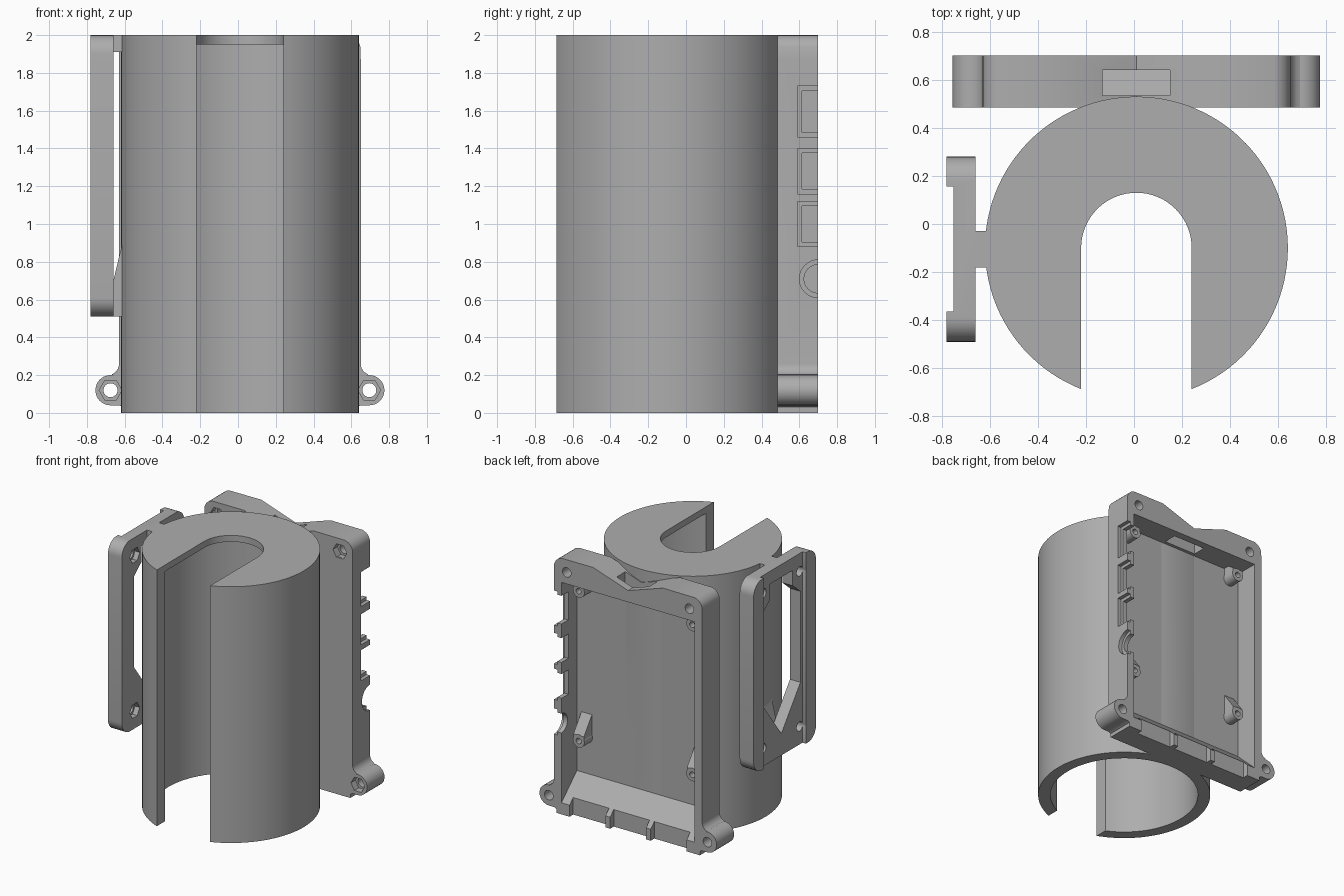
import bpy, bmesh, math
from mathutils import Vector

if "Cube" in bpy.data.objects:
    bpy.data.objects.remove(bpy.data.objects["Cube"])

grey = bpy.data.materials.new("plain grey")
grey.use_nodes = True
COLOUR = (0.42, 0.42, 0.42, 1)
grey.diffuse_color = COLOUR
grey.node_tree.nodes["Principled BSDF"].inputs["Base Color"].default_value = COLOUR

MID = 0.01                      # centre line of tube and case
TUBE_Y, TUBE_R = -0.10, 0.63
FRONT, FLOOR, BACK = 0.485, 0.51, 0.70


def arc(cx, cy, r, a0, a1, n=16):
    return [(cx + r * math.cos(math.radians(a0 + (a1 - a0) * i / n)),
             cy + r * math.sin(math.radians(a0 + (a1 - a0) * i / n))) for i in range(n + 1)]


def circle(cx, cy, r, n=32):
    return arc(cx, cy, r, 0, 360, n)[:-1]


def rect(a0, a1, b0, b1):
    return [(a0, b0), (a1, b0), (a1, b1), (a0, b1)]


def prism(name, pts, axis, lo, hi):
    """Extrude a 2D outline along an axis from lo to hi."""
    place = {"x": lambda a, b, d: (d, a, b),
             "y": lambda a, b, d: (a, d, b),
             "z": lambda a, b, d: (a, b, d)}[axis]
    bm = bmesh.new()
    low = [bm.verts.new(place(a, b, lo)) for a, b in pts]
    high = [bm.verts.new(place(a, b, hi)) for a, b in pts]
    bm.faces.new(low)
    bm.faces.new(high)
    for i in range(len(pts)):
        j = (i + 1) % len(pts)
        bm.faces.new((low[i], low[j], high[j], high[i]))
    bmesh.ops.recalc_face_normals(bm, faces=bm.faces)
    mesh = bpy.data.meshes.new(name)
    bm.to_mesh(mesh)
    bm.free()
    mesh.materials.append(grey)
    ob = bpy.data.objects.new(name, mesh)
    bpy.context.collection.objects.link(ob)
    return ob


def combine(ob, others, operation="DIFFERENCE"):
    """Apply a boolean with each helper, then delete the helper."""
    bpy.context.view_layer.objects.active = ob
    for other in others:
        other.hide_render = True
        mod = ob.modifiers.new("bool", "BOOLEAN")
        mod.operation, mod.solver, mod.object = operation, "EXACT", other
        bpy.ops.object.modifier_apply(modifier=mod.name)
        bpy.data.objects.remove(other)


# Slotted tube, closed at the top
half = 0.23
gap = math.degrees(math.asin(half / TUBE_R))
outline = arc(MID, TUBE_Y, TUBE_R, -90 + gap, 270 - gap, 96) + arc(MID, TUBE_Y, half, 180, 0, 32)
tube = prism("slotted_tube", outline, "z", 0, 2)


def cavity():
    slope = [(FLOOR, 0.27), (BACK, 0.09), (BACK + 0.1, 0.09), (BACK + 0.1, 1.81), (FLOOR, 1.81)]
    return prism("cavity", slope, "x", MID - 0.575, MID + 0.575)


combine(tube, [prism("bore", circle(MID, TUBE_Y, 0.54, 96), "z", -0.1, 1.95), cavity()])

# Open-backed case with lower ears and a shallow V in its top edge
EAR_X, EAR_Z, EAR_R = 0.685, 0.12, 0.08
side = [(0.62, 0), (0.62, 0.03), (0.64, 0.04)]
side += arc(EAR_X, EAR_Z, EAR_R, -90, 100)
side += arc(0.70, 0.26, 0.06, 250, 180, 6)
side += [(0.64, 1.87)] + arc(0.56, 1.92, 0.08, 0, 80, 6)[1:] + [(0.30, 2.0)]
case_outline = [(MID + x, z) for x, z in side] + [(MID, 1.90)]
case_outline += [(MID - x, z) for x, z in reversed(side)]
case = prism("case", case_outline, "y", FRONT, BACK)

cuts = [cavity(), prism("card_slot", rect(-0.13, 0.15, 0.535, 0.64), "z", 1.75, 2.1)]
for s in (-1, 1):
    for x, z in ((EAR_X, EAR_Z), (0.53, 1.90)):
        cuts.append(prism("bolt", circle(MID + s * x, z, 0.037), "y", 0.4, 0.8))
        cuts.append(prism("nut", circle(MID + s * x, z, 0.06, 6), "y", 0.4, 0.54))
# Side ports: a recess outside and a smaller opening through the wall
for z0, z1 in ((0.88, 1.12), (1.16, 1.40), (1.46, 1.73)):
    cuts.append(prism("port_recess", rect(0.59, 0.8, z0, z1), "x", 0.62, 0.8))
    cuts.append(prism("port", rect(0.615, 0.8, z0 + 0.025, z1 - 0.025), "x", 0.55, 0.8))
cuts.append(prism("jack_recess", circle(BACK, 0.71, 0.10), "x", 0.62, 0.8))
cuts.append(prism("jack", circle(BACK, 0.71, 0.075), "x", 0.55, 0.8))
# Bottom ports
for x in (-0.34, 0.01, 0.36):
    cuts.append(prism("bottom_port", rect(x - 0.155, x + 0.155, -0.1, 0.15), "y", 0.655, 0.8))
combine(case, cuts)

# Board posts with sloped supports
posts = []
for x in (MID - 0.49, MID + 0.49):
    for z in (0.56, 1.73):
        post = prism("board_post", circle(x, z, 0.05), "y", 0.495, 0.61)
        top = min(z + 0.20, 1.85)
        gusset = prism("gusset", [(0.495, z), (0.495, top), (0.61, z + 0.045), (0.61, z)],
                       "x", x - 0.045, x + 0.045)
        combine(post, [gusset], "UNION")
        combine(post, [prism("screw", circle(x, z, 0.022, 20), "y", 0.53, 0.7)])
        posts.append(post)

# Side bracket: rounded plate with recessed middle and a pointed opening
Y0, Y1, Z0, Z1, R = -0.49, 0.28, 0.51, 2.0, 0.10
CY = (Y0 + Y1) / 2
plate = []
for cy, cz, a in ((Y1 - R, Z0 + R, -90), (Y1 - R, Z1 - R, 0), (Y0 + R, Z1 - R, 90), (Y0 + R, Z0 + R, 180)):
    plate += arc(cy, cz, R, a, a + 90, 8)
bracket = prism("side_bracket", plate, "x", -0.78, -0.66)
right_half = [(0.0, 0.68), (0.235, 0.99), (0.235, 1.70), (0.14, 1.78), (0.14, 1.90)]
opening = [(CY + y, z) for y, z in right_half] + [(CY - y, z) for y, z in reversed(right_half[1:])]
cuts = [prism("recess", rect(CY - 0.26, CY + 0.26, 0.4, 2.1), "x", -0.9, -0.75),
        prism("opening", opening, "x", -0.9, -0.5)]
for y in (CY - 0.225, CY + 0.225):
    for z in (0.65, 1.86):
        cuts.append(prism("bolt", circle(y, z, 0.037), "x", -0.9, -0.5))
        cuts.append(prism("nut", circle(y, z, 0.06, 6), "x", -0.70, -0.5))
combine(bracket, cuts)

# Webs joining bracket and tube
lower = prism("lower_web", [(-0.70, 0.51), (-0.60, 0.51), (-0.60, 0.95), (-0.66, 0.70), (-0.70, 0.60)],
              "y", -0.18, -0.03)
upper = prism("upper_web", rect(-0.70, -0.60, 1.91, 2.0), "y", -0.18, -0.03)

for ob in [tube, case, bracket, lower, upper] + posts:
    bpy.ops.object.select_all(action="DESELECT")
    ob.select_set(True)
    bpy.context.view_layer.objects.active = ob
    bpy.ops.object.shade_smooth_by_angle(angle=math.radians(30))
